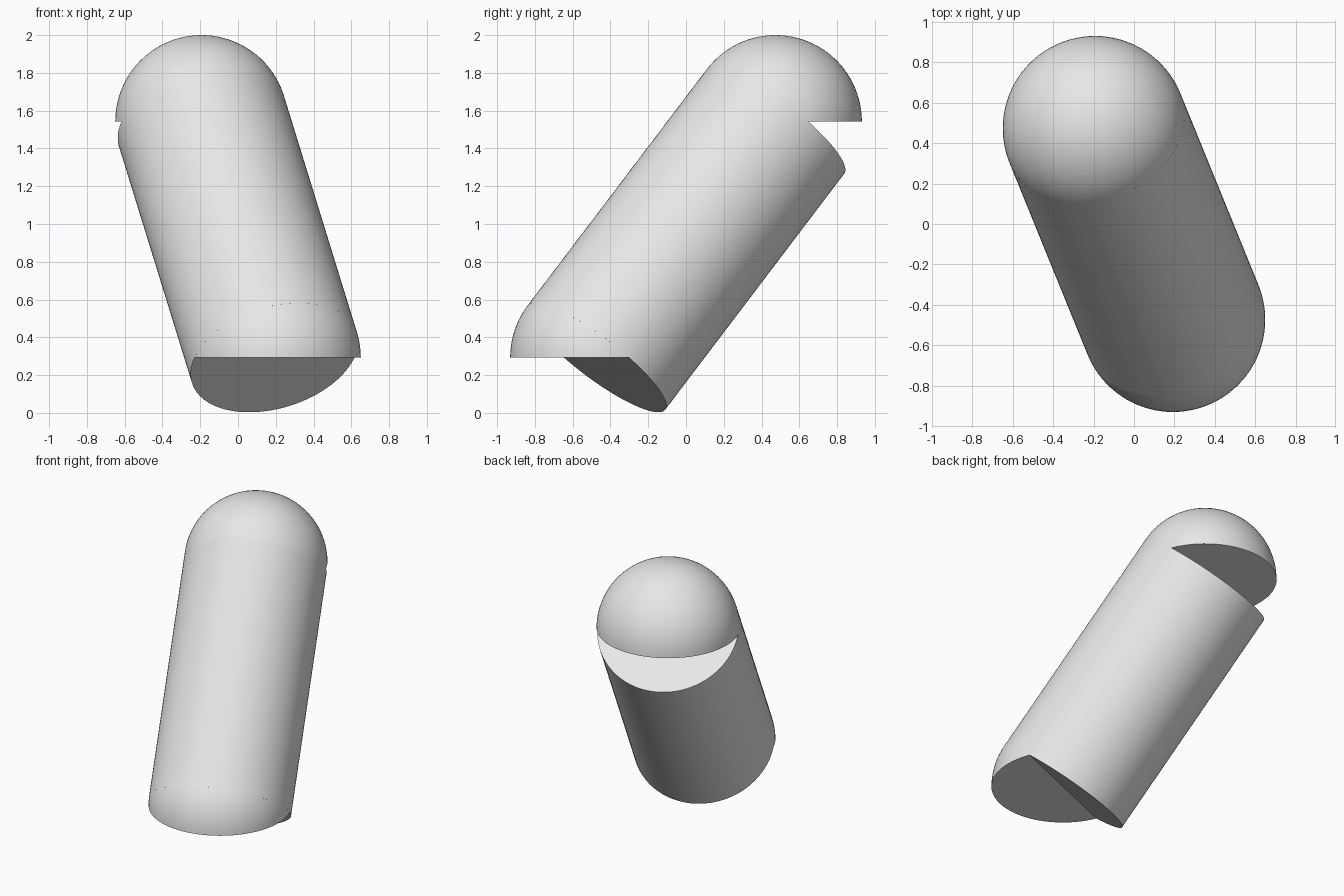
import bpy, bmesh, math
from mathutils import Vector

cube = bpy.data.objects.get("Cube")
if cube:
    bpy.data.objects.remove(cube, do_unlink=True)

RADIUS = 0.457
SIDES = 96
LOW = Vector((0.193, -0.474, 0.293))
HIGH = Vector((-0.193, 0.474, 1.543))

grey = bpy.data.materials.new("light grey")
grey.use_nodes = True
grey.diffuse_color = (0.8, 0.8, 0.8, 1)
grey.node_tree.nodes["Principled BSDF"].inputs["Base Color"].default_value = (0.8, 0.8, 0.8, 1)


def finish(obj, name):
    obj.name = obj.data.name = name
    obj.data.materials.append(grey)
    bpy.ops.object.select_all(action="DESELECT")
    obj.select_set(True)
    bpy.context.view_layer.objects.active = obj
    bpy.ops.object.shade_smooth_by_angle(angle=math.radians(30))


def dome(name, centre):
    """Upper half of a sphere, closed by a flat disc underneath."""
    bpy.ops.mesh.primitive_uv_sphere_add(segments=SIDES, ring_count=SIDES // 2,
                                         radius=RADIUS, location=centre)
    obj = bpy.context.object
    bm = bmesh.new()
    bm.from_mesh(obj.data)
    bmesh.ops.bisect_plane(bm, geom=bm.verts[:] + bm.edges[:] + bm.faces[:], dist=1e-4,
                           plane_co=(0, 0, 0), plane_no=(0, 0, 1), clear_inner=True)
    bmesh.ops.holes_fill(bm, edges=[e for e in bm.edges if e.is_boundary], sides=0)
    bmesh.ops.recalc_face_normals(bm, faces=bm.faces[:])
    bm.to_mesh(obj.data)
    bm.free()
    finish(obj, name)


# Flat-bottomed domes at both ends
dome("lower_dome", LOW)
dome("upper_dome", HIGH)

# Slanted shaft joining the dome centres
axis = HIGH - LOW
bpy.ops.mesh.primitive_cylinder_add(vertices=SIDES, radius=RADIUS, depth=axis.length,
                                    location=(LOW + HIGH) / 2,
                                    rotation=axis.to_track_quat("Z", "Y").to_euler())
finish(bpy.context.object, "slanted_shaft")
